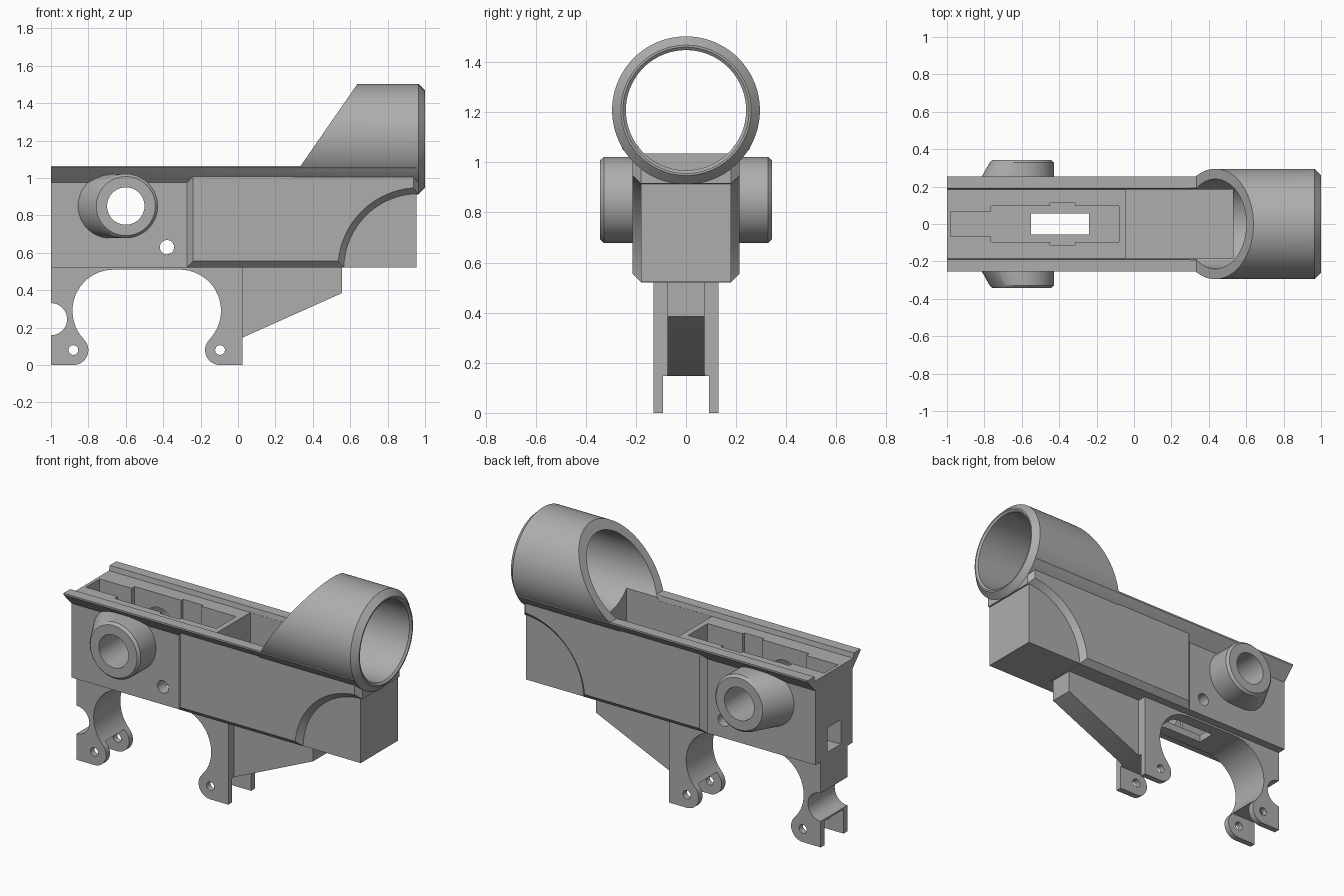
import bpy, bmesh
from math import sin, cos, pi, asin, acos, atan2, radians
from mathutils import Vector

cube = bpy.data.objects.get("Cube")
if cube:
    bpy.data.objects.remove(cube, do_unlink=True)

grey = bpy.data.materials.new("plain grey")
grey.use_nodes = True
GREY = (0.42, 0.42, 0.42, 1)
grey.diffuse_color = GREY
grey.node_tree.nodes["Principled BSDF"].inputs["Base Color"].default_value = GREY


def finish(name, bm):
    bmesh.ops.recalc_face_normals(bm, faces=bm.faces)
    mesh = bpy.data.meshes.new(name)
    bm.to_mesh(mesh)
    bm.free()
    mesh.materials.append(grey)
    ob = bpy.data.objects.new(name, mesh)
    bpy.context.collection.objects.link(ob)
    return ob


def loft(name, rings):
    """Skin a series of matching closed loops and cap both ends."""
    bm = bmesh.new()
    loops = [[bm.verts.new(p) for p in ring] for ring in rings]
    n = len(loops[0])
    for a, b in zip(loops, loops[1:]):
        for i in range(n):
            j = (i + 1) % n
            bm.faces.new((a[i], a[j], b[j], b[i]))
    bm.faces.new(loops[0])
    bm.faces.new(loops[-1])
    return finish(name, bm)


def side_prism(name, profile, half):
    return loft(name, [[(x, y, z) for x, z in profile] for y in (-half, half)])


def box(name, x0, x1, half, z0, z1):
    return side_prism(name, [(x0, z0), (x1, z0), (x1, z1), (x0, z1)], half)


def arc(cx, cz, r, a0, a1, n=20):
    return [(cx + r * cos(a0 + (a1 - a0) * i / n), cz + r * sin(a0 + (a1 - a0) * i / n))
            for i in range(n + 1)]


def circle(cx, cz, r, n=64):
    return arc(cx, cz, r, 0, 2 * pi, n)[:-1]


def lathe_x(name, profile, z):
    """Turn (x, radius) pairs about a lengthwise axis."""
    return loft(name, [[(x, u, v) for u, v in circle(0, z, r, 96)] for x, r in profile])


def combine(target, tool, operation="DIFFERENCE"):
    mod = target.modifiers.new("combine", "BOOLEAN")
    mod.operation, mod.object, mod.solver = operation, tool, "EXACT"
    bpy.context.view_layer.objects.active = target
    bpy.ops.object.modifier_apply(modifier=mod.name)
    bpy.data.objects.remove(tool, do_unlink=True)


# Main body: constant cross-section with flared top rails and a sunken deck
half_section = [(0.18, 0.527), (0.18, 0.98), (0.255, 1.06), (0.255, 1.07), (0.19, 1.07), (0.185, 1.04)]
section = half_section + [(-y, z) for y, z in reversed(half_section)]
body = loft("main_body", [[(x, y, z) for y, z in section] for x in (-1, 0.955)])


# Wider block with chamfered edges and a concave quarter-round end
def block_profile(left, bottom, right, r):
    cx, cz = 0.967, 0.52
    curve = arc(cx, cz, r, pi - asin((bottom - cz) / r), acos((right - cx) / r), 24)
    return [(left, bottom)] + curve + [(right, 1.014), (left, 1.014)]


outer = block_profile(-0.273, 0.526, 0.965, 0.40)
inset = block_profile(-0.24, 0.56, 0.937, 0.433)
layers = [(-0.213, inset), (-0.179, outer), (0.179, outer), (0.213, inset)]
block = loft("wide_block", [[(x, y, z) for x, z in prof] for y, prof in layers])
combine(body, block, "UNION")

# Large ring, cut off at a slant
RING_Z = 1.213
ring = lathe_x("ring", [(0.2, 0.295), (0.965, 0.295), (1, 0.26)], RING_Z)
slant = [(-0.011, 0.57), (0.335, 1.07), (0.712, 1.614), (-0.2, 1.614), (-0.2, 0.57)]
combine(ring, side_prism("slant_cutter", slant, 0.5))
combine(body, ring, "UNION")

# Side bosses, each the hull of a round face and a longer oval foot
BX, BZ = -0.6, 0.855
for s in (-1, 1):
    bm = bmesh.new()
    for cx, r, y in ((BX, 0.158, 0.343), (BX, 0.172, 0.328), (BX, 0.172, 0.15), (BX - 0.1, 0.172, 0.15)):
        for x, z in circle(cx, BZ, r):
            bm.verts.new((x, s * y, z))
    hull = bmesh.ops.convex_hull(bm, input=bm.verts)
    bmesh.ops.delete(bm, geom=list({v for v in hull["geom_interior"] if isinstance(v, bmesh.types.BMVert)}),
                     context="VERTS")
    bmesh.ops.dissolve_limit(bm, angle_limit=radians(0.5), verts=bm.verts, edges=bm.edges)
    combine(body, finish("side_boss", bm), "UNION")

# Ring bore, pockets, through slot, end window and cross holes
combine(body, lathe_x("bore", [(0.3, 0.24), (0.99, 0.24), (1.0, 0.252), (1.1, 0.252)], RING_Z))
for x0, x1, half, z0, z1 in (
    (-0.045, 0.53, 0.184, 0.60, 1.2),
    (-0.765, -0.08, 0.095, 0.56, 1.2),
    (-0.45, -0.315, 0.112, 0.56, 1.2),
    (-0.98, -0.75, 0.066, 0.56, 1.2),
    (-0.55, -0.24, 0.056, 0.4, 0.7),
    (-1.1, -0.9, 0.065, 0.561, 0.71),
):
    combine(body, box("pocket_cutter", x0, x1, half, z0, z1))
for x, z, r in ((BX, BZ, 0.1), (-0.38, 0.635, 0.038)):
    combine(body, side_prism("hole_cutter", circle(x, z, r), 0.6))

# Lower frame: arch between two lugs, symmetric about MID
MID, LUG_Z = -0.488, 0.085
lug_x, arch_x, arch_z = MID - 0.392, MID - 0.177, 0.295
touch = atan2(arch_z - LUG_Z, arch_x - lug_x)
left_half = arc(lug_x, LUG_Z, 0.08, -pi / 2, touch) + arc(arch_x, arch_z, 0.22, pi + touch, pi / 2)
right_half = [(2 * MID - x, z) for x, z in reversed(left_half)]
foot = left_half[0][1]
frame = side_prism("lower_frame", [(-1, foot)] + left_half + right_half
                   + [(0.025, foot), (0.025, 0.53), (-1, 0.53)], 0.129)
combine(frame, box("clevis_cutter", -1.1, 0.1, 0.092, -0.1, 0.152))
combine(frame, box("slot_cutter", -0.55, -0.24, 0.056, 0.45, 0.6))
for x, z, r in ((-1, 0.25, 0.086), (lug_x, LUG_Z, 0.026), (2 * MID - lug_x, LUG_Z, 0.026)):
    combine(frame, side_prism("hole_cutter", circle(x, z, r, 40), 0.3))

# Narrow sloping web behind the lower frame
web = side_prism("sloping_web", [(0.0, 0.152), (0.025, 0.152), (0.557, 0.39), (0.557, 0.53), (0.0, 0.53)], 0.073)

# Centre on the ground plane and shade
for ob in (body, frame, web):
    for v in ob.data.vertices:
        v.co.z -= foot
    bpy.ops.object.select_all(action="DESELECT")
    ob.select_set(True)
    bpy.context.view_layer.objects.active = ob
    bpy.ops.object.shade_smooth_by_angle(angle=radians(25))
